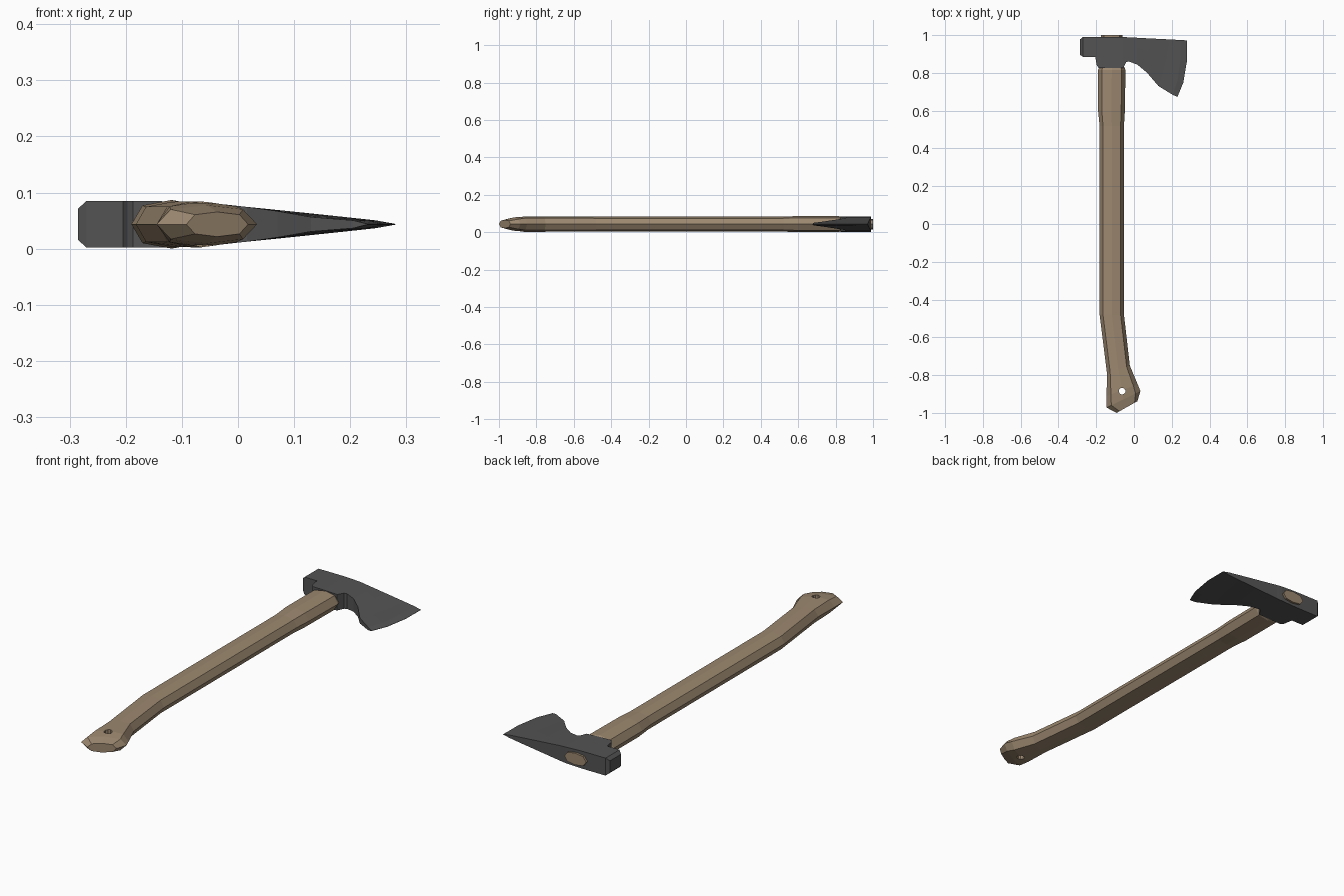
import bpy, bmesh, math

ZC = 0.0435  # mid-plane height of the axe


def material(name, rgb):
    m = bpy.data.materials.new(name)
    m.diffuse_color = (*rgb, 1)
    return m


wood = material("ash_wood", (0.33, 0.245, 0.16))
steel = material("dark_steel", (0.088, 0.088, 0.088))


def loft(name, rings, mat):
    """Skin a list of equal-length closed rings and cap both ends."""
    bm = bmesh.new()
    vs = [[bm.verts.new(p) for p in r] for r in rings]
    n = len(rings[0])
    for a, b in zip(vs, vs[1:]):
        for i in range(n):
            j = (i + 1) % n
            bm.faces.new((a[i], a[j], b[j], b[i]))
    bm.faces.new(vs[0])
    bm.faces.new(vs[-1])
    bmesh.ops.remove_doubles(bm, verts=bm.verts, dist=1e-5)
    bmesh.ops.recalc_face_normals(bm, faces=bm.faces)
    me = bpy.data.meshes.new(name)
    bm.to_mesh(me)
    bm.free()
    me.materials.append(mat)
    ob = bpy.data.objects.new(name, me)
    bpy.context.collection.objects.link(ob)
    return ob


# Handle: flattened eight-sided sections (left xy, right xy, half thickness)
handle_sections = [
    (-0.092, -1.0, 0.018, -0.938, 0.022),
    (-0.145, -0.972, 0.034, -0.885, 0.034),
    (-0.145, -0.91, 0.020, -0.85, 0.041),
    (-0.143, -0.79, -0.022, -0.75, 0.041),
    (-0.182, -0.48, -0.053, -0.48, 0.040),
    (-0.182, 0.52, -0.053, 0.52, 0.040),
    (-0.190, 0.60, -0.048, 0.60, 0.0432),
    (-0.190, 0.815, -0.045, 0.815, 0.0432),
    (-0.183, 0.832, -0.052, 0.832, 0.037),
    (-0.175, 0.84, -0.060, 0.84, 0.028),
    (-0.175, 1.0, -0.060, 1.0, 0.028),
]
profile = [(0, 0), (0.14, 0.78), (0.5, 1), (0.86, 0.78),
           (1, 0), (0.86, -0.78), (0.5, -1), (0.14, -0.78)]
rings = [[(lx + (rx - lx) * t, ly + (ry - ly) * t, ZC + h * k) for t, k in profile]
         for lx, ly, rx, ry, h in handle_sections]
handle = loft("handle", rings, wood)

# Lanyard hole through the grip
bpy.ops.mesh.primitive_cylinder_add(vertices=10, radius=0.018, depth=0.3,
                                    location=(-0.063, -0.885, ZC))
cutter = bpy.context.object
cutter.name = "hole_cutter"
cutter.hide_render = True
cutter.data.materials.append(wood)
mod = handle.modifiers.new("hole", 'BOOLEAN')
mod.operation = 'DIFFERENCE'
mod.solver = 'EXACT'
mod.object = cutter
bpy.context.view_layer.objects.active = handle
bpy.ops.object.modifier_apply(modifier="hole")
bpy.data.objects.remove(cutter)

# Head: columns from poll to cutting edge
# (low x, low y, high x, high y, half thickness, forward bulge)
head_columns = [
    (-0.285, 0.895, -0.285, 0.978, 0.028, 0),
    (-0.270, 0.885, -0.270, 0.990, 0.0415, 0),
    (-0.205, 0.885, -0.205, 0.990, 0.0415, 0),
    (-0.197, 0.840, -0.197, 0.990, 0.0415, 0),
    (-0.187, 0.826, -0.187, 0.990, 0.0415, 0),
    (-0.130, 0.826, -0.130, 0.990, 0.041, 0),
    (-0.057, 0.826, -0.057, 0.990, 0.038, 0),
    (-0.042, 0.856, -0.042, 0.989, 0.037, 0),
    (-0.030, 0.861, -0.030, 0.988, 0.036, 0),
    (0.016, 0.845, 0.016, 0.986, 0.031, 0),
    (0.070, 0.800, 0.090, 0.982, 0.0235, 0),
    (0.130, 0.730, 0.190, 0.977, 0.013, 0.005),
    (0.205, 0.684, 0.245, 0.974, 0.007, 0.015),
    (0.230, 0.673, 0.281, 0.972, 0.0006, 0.018),
]
rings = []
for lx, ly, hx, hy, h, b in head_columns:
    side = [(lx + (hx - lx) * t + b * k, ly + (hy - ly) * t)
            for t, k in ((0, 0), (0.25, 1), (0.63, 1), (1, 0))]
    rings.append([(x, y, ZC + h) for x, y in side] +
                 [(x, y, ZC - h) for x, y in reversed(side)])
loft("axe_head", rings, steel)
